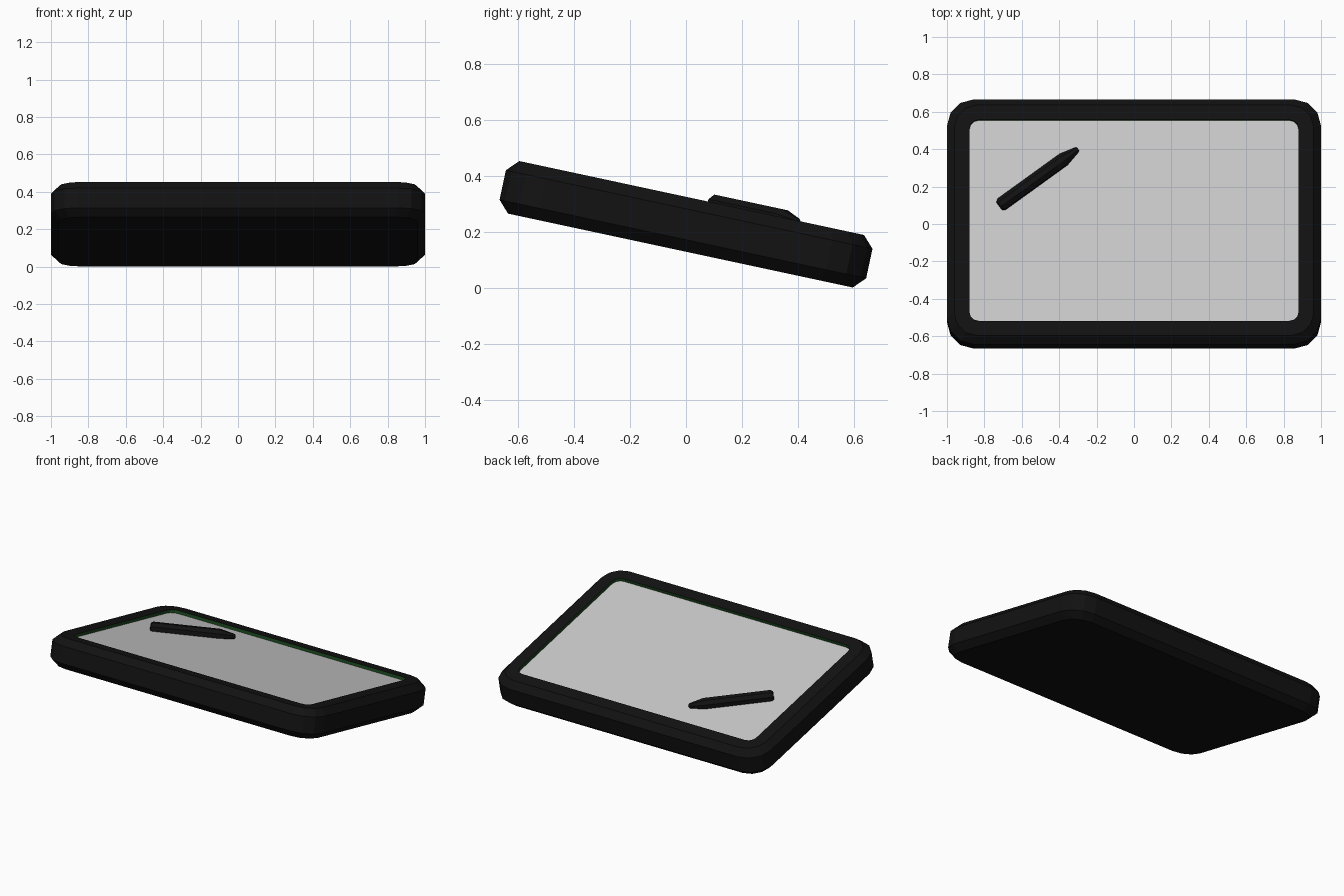
import bpy, bmesh
from math import sin, cos, pi, radians, atan2
from mathutils import Matrix, Vector

if "Cube" in bpy.data.objects:
    bpy.data.objects.remove(bpy.data.objects["Cube"])

TILT = Matrix.Translation((0, 0, 0.2265)) @ Matrix.Rotation(radians(-12.1), 4, 'X')


def material(name, rgb):
    m = bpy.data.materials.new(name)
    m.diffuse_color = (*rgb, 1)
    m.use_nodes = True
    m.node_tree.nodes["Principled BSDF"].inputs["Base Color"].default_value = m.diffuse_color
    return m


def rounded_rect(hx, hy, r, z, seg=3):
    pts = []
    for k, (sx, sy) in enumerate([(1, 1), (-1, 1), (-1, -1), (1, -1)]):
        for i in range(seg + 1):
            a = pi / 2 * (k + i / seg)
            pts.append((sx * (hx - r) + r * cos(a), sy * (hy - r) + r * sin(a), z))
    return pts


def circle(r, x, n=8):
    return [(x, r * cos(2 * pi * (i + .5) / n), r * sin(2 * pi * (i + .5) / n)) for i in range(n)]


def loft(name, rings, mat=None, first=True, last=True, local=Matrix()):
    bm = bmesh.new()
    vs = [[bm.verts.new(p) for p in ring] for ring in rings]
    n = len(vs[0])
    for a, b in zip(vs, vs[1:]):
        for i in range(n):
            j = (i + 1) % n
            bm.faces.new((a[i], a[j], b[j], b[i]))
    if first:
        bm.faces.new(vs[0][::-1])
    if last:
        bm.faces.new(vs[-1])
    me = bpy.data.meshes.new(name)
    bm.to_mesh(me)
    bm.free()
    ob = bpy.data.objects.new(name, me)
    bpy.context.collection.objects.link(ob)
    ob.matrix_world = TILT @ local
    if mat:
        me.materials.append(mat)
    return ob


black = material("black", (0.006, 0.006, 0.006))
green = material("green", (0.01, 0.06, 0.012))
H, S = 0.096, 0.076          # half thickness, screen height

# Chamfered case with raised rim around the screen
loft("case", [
    rounded_rect(0.96, 0.63, 0.12, -H),
    rounded_rect(1.00, 0.67, 0.145, -H + 0.042),
    rounded_rect(1.00, 0.67, 0.145, H - 0.042),
    rounded_rect(0.96, 0.63, 0.12, H),
    rounded_rect(0.88, 0.55, 0.05, H),
], black, last=False)

# Green inner wall of the rim
loft("rim_lining", [rounded_rect(0.88, 0.55, 0.05, H),
                    rounded_rect(0.88, 0.55, 0.05, S)], green, first=False, last=False)

# Recessed screen panel
loft("screen", [rounded_rect(0.88, 0.55, 0.05, S)], first=False)

# Stylus lying on the screen
start, tip = Vector((-0.72, 0.08, 0.09)), Vector((-0.30, 0.39, 0.09))
d = tip - start
L = d.length
place = Matrix.Translation(start) @ Matrix.Rotation(atan2(d.y, d.x), 4, 'Z')
loft("stylus", [circle(0.028, 0), circle(0.038, 0.014), circle(0.038, L - 0.095),
                circle(0.016, L - 0.006), circle(0.010, L)], black, local=place)
